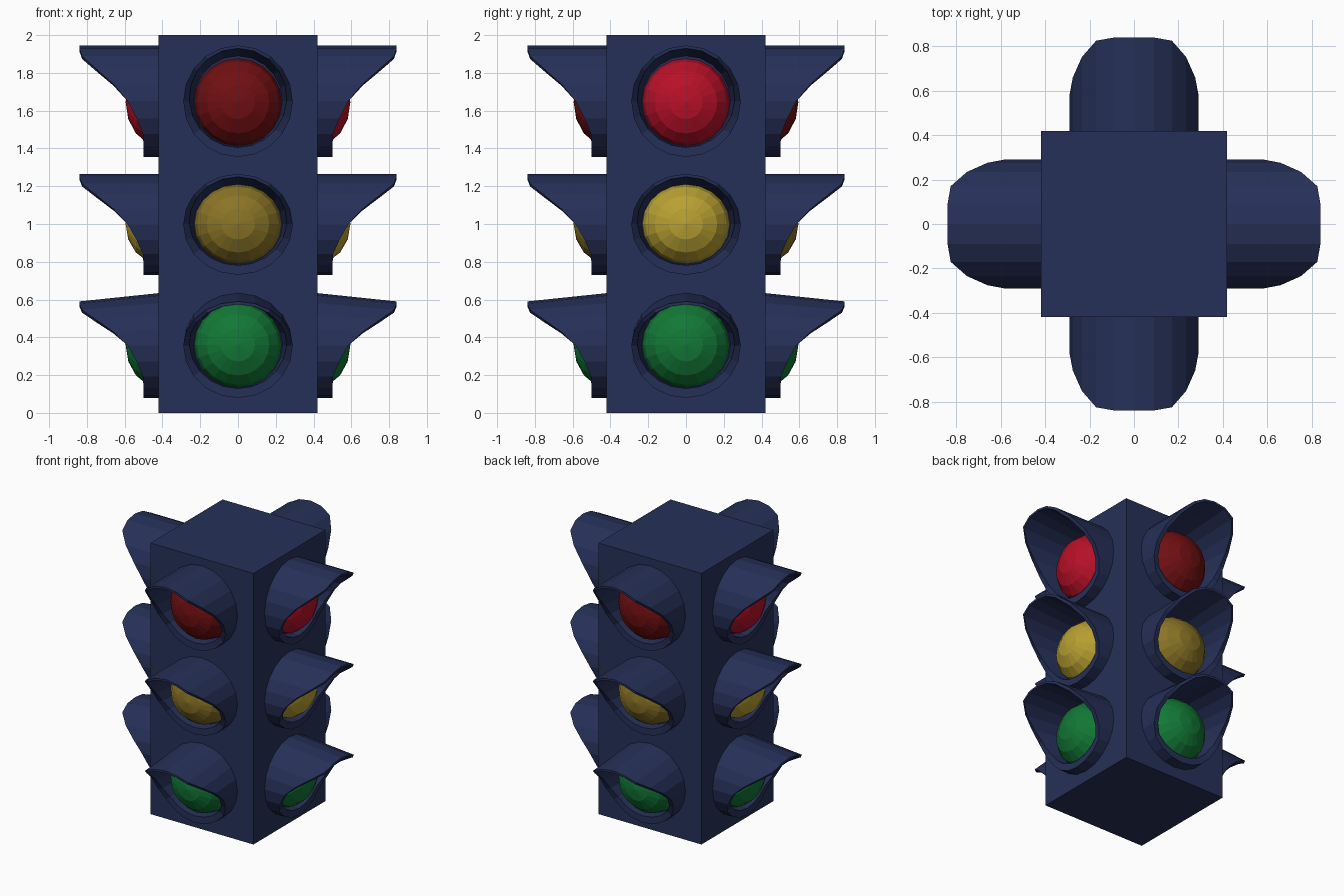
import bpy, bmesh, math
from mathutils import Matrix

if "Cube" in bpy.data.objects:
    bpy.data.objects.remove(bpy.data.objects["Cube"])

SEG = 20
HALF = 0.42      # half width of the housing
BACK = 0.41      # parts sink slightly into the housing


def material(name, r, g, b):
    def lin(c):
        c /= 255
        return c / 12.92 if c <= 0.04045 else ((c + 0.055) / 1.055) ** 2.4
    m = bpy.data.materials.new(name)
    m.diffuse_color = (lin(r), lin(g), lin(b), 1)
    m.use_nodes = True
    m.node_tree.nodes["Principled BSDF"].inputs["Base Color"].default_value = m.diffuse_color
    return m


navy = material("navy housing", 38, 48, 88)
red_on = material("bright red", 184, 16, 40)
red_off = material("dark red", 112, 15, 18)
yellow_on = material("bright yellow", 184, 160, 50)
yellow_off = material("dull yellow", 138, 116, 38)
green = material("green", 18, 120, 54)


def finish(bm, name, mat, turn=0):
    bmesh.ops.recalc_face_normals(bm, faces=bm.faces[:])
    bm.transform(Matrix.Rotation(turn * math.pi / 2, 4, 'Z'))
    me = bpy.data.meshes.new(name)
    bm.to_mesh(me)
    bm.free()
    me.materials.append(mat)
    ob = bpy.data.objects.new(name, me)
    bpy.context.collection.objects.link(ob)
    return ob


def bridge(bm, a, b):
    for i in range(SEG):
        j = (i + 1) % SEG
        bm.faces.new((a[i], a[j], b[j], b[i]))


# Reach of the visor rim against relative height on the opening (-1 bottom, 1 top)
REACH = [(-1, .50), (-.62, .50), (-.28, .54), (.1, .60), (.45, .70),
         (.7, .795), (.86, .84), (1, .84)]


def reach(s):
    for (s0, d0), (s1, d1) in zip(REACH, REACH[1:]):
        if s <= s1:
            return d0 + (d1 - d0) * (s - s0) / (s1 - s0)
    return REACH[-1][1]


def visor(name, zc, rx, rz, drop, turn):
    """Tube with a thick lower lip and a long upper hood."""
    bm = bmesh.new()
    rings = [[], [], [], []]
    for i in range(SEG):
        a = math.tau * i / SEG
        c, s = math.cos(a), math.sin(a)
        d = reach(s)
        thick = 0.0325 - 0.0175 * s
        sag = drop * max(0, s)
        for ring, (t, depth, dz) in zip(rings, ((0, BACK, 0), (0, d, sag),
                                                (thick, d, sag), (.056, BACK, 0))):
            ring.append(bm.verts.new(((rx - t) * c, -depth, zc + (rz - t) * s - dz)))
    for k in range(4):
        bridge(bm, rings[k], rings[(k + 1) % 4])
    finish(bm, name, navy, turn)


def lens(name, zc, rx, rz, mat, turn):
    """Faceted dome bulging out of the housing."""
    bm = bmesh.new()
    rings = []
    for k in range(4):
        p = math.radians(22.5 * k)
        depth = BACK + 0.185 * math.sin(p)
        rings.append([bm.verts.new((rx * math.cos(p) * math.cos(math.tau * i / SEG), -depth,
                                    zc + rz * math.cos(p) * math.sin(math.tau * i / SEG)))
                      for i in range(SEG)])
    for a, b in zip(rings, rings[1:]):
        bridge(bm, a, b)
    tip = bm.verts.new((0, -BACK - 0.185, zc))
    for i in range(SEG):
        bm.faces.new((rings[-1][i], rings[-1][(i + 1) % SEG], tip))
    bm.faces.new(rings[0])
    finish(bm, name, mat, turn)


# Housing
bm = bmesh.new()
bmesh.ops.create_cube(bm, size=1, matrix=Matrix.Translation((0, 0, 1)) @
                      Matrix.Diagonal((2 * HALF, 2 * HALF, 2, 1)))
finish(bm, "housing", navy)

# Three lamps with visors on each of the four sides
for turn, side in enumerate(("front", "right", "back", "left")):
    lit = turn % 2 == 1
    visor(side + "_red_visor", 1.65, .29, .295, 0, turn)
    lens(side + "_red_lens", 1.645, .234, .234, red_on if lit else red_off, turn)
    visor(side + "_yellow_visor", 0.998, .29, .267, 0, turn)
    lens(side + "_yellow_lens", 1.0, .234, .213, yellow_on if lit else yellow_off, turn)
    visor(side + "_green_visor", 0.357, .29, .278, .045, turn)
    lens(side + "_green_lens", 0.36, .234, .228, green, turn)
